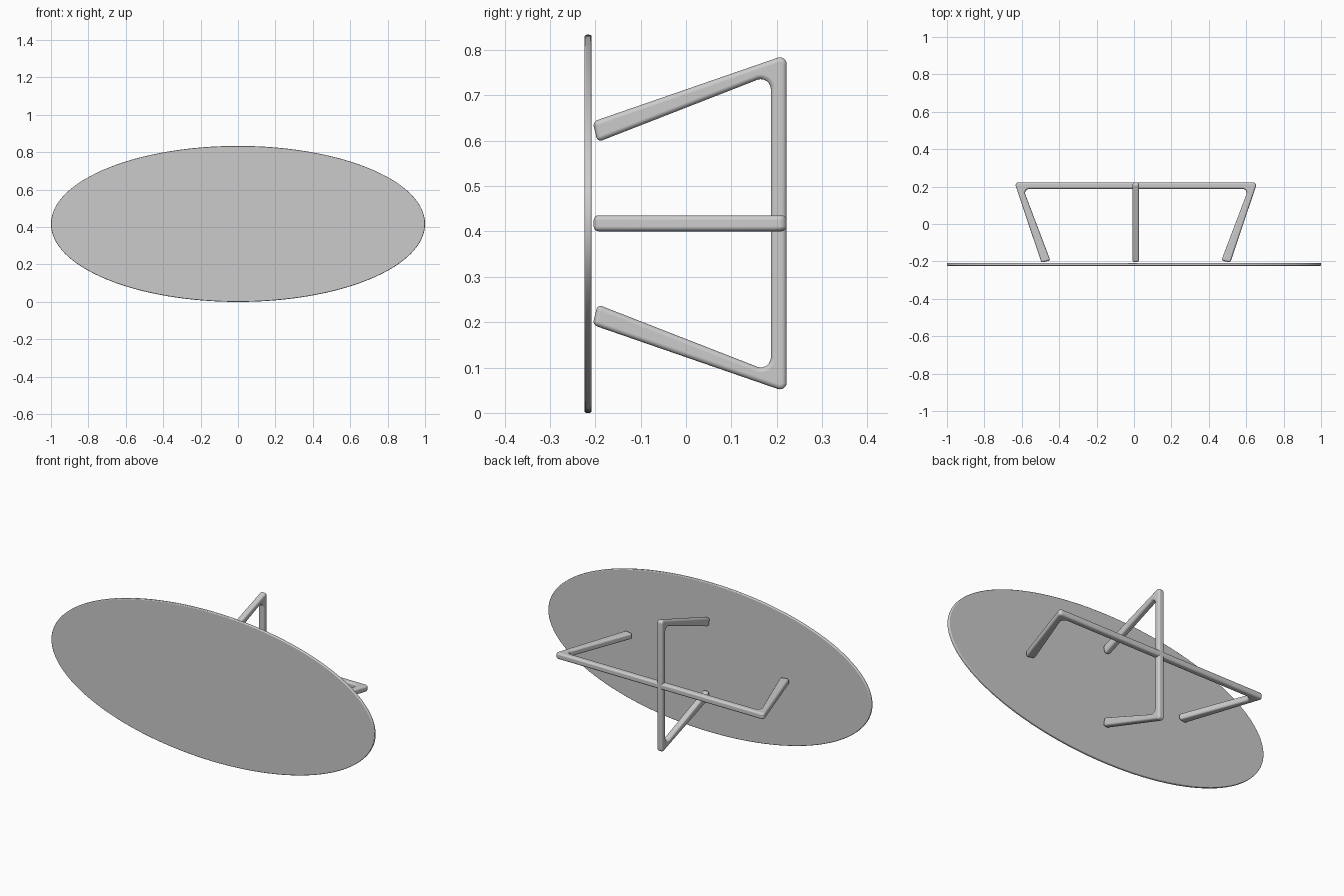
import bpy, bmesh, math
from mathutils import Vector

if "Cube" in bpy.data.objects:
    bpy.data.objects.remove(bpy.data.objects["Cube"])

CZ = 0.418   # height of the model's centre line
CX = 0.01    # the frame sits slightly off centre


def finish(name, bm, bevel, segments):
    bmesh.ops.recalc_face_normals(bm, faces=bm.faces)
    me = bpy.data.meshes.new(name)
    bm.to_mesh(me)
    bm.free()
    ob = bpy.data.objects.new(name, me)
    bpy.context.collection.objects.link(ob)
    bpy.ops.object.select_all(action='DESELECT')
    bpy.context.view_layer.objects.active = ob
    ob.select_set(True)
    bpy.ops.object.shade_smooth_by_angle(angle=math.radians(35))
    mod = ob.modifiers.new("soft_edges", 'BEVEL')
    mod.width = bevel
    mod.segments = segments
    mod.limit_method = 'ANGLE'
    mod.angle_limit = math.radians(40)
    mod.use_clamp_overlap = False
    mod.harden_normals = True
    return ob


def rounded(points, steps=8):
    """Round each (u, v, radius) corner of a closed outline."""
    out = []
    n = len(points)
    for i, (u, v, r) in enumerate(points):
        p = Vector((u, v))
        if r == 0:
            out.append(p)
            continue
        a = (Vector(points[i - 1][:2]) - p).normalized()
        b = (Vector(points[(i + 1) % n][:2]) - p).normalized()
        half = a.angle(b) / 2
        centre = p + (a + b).normalized() * r / math.sin(half)
        t = r / math.tan(half)
        s, e = p + a * t - centre, p + b * t - centre
        for k in range(steps + 1):
            out.append(centre + s.lerp(e, k / steps).normalized() * r)
    return out


def leg_frame(name, tip_out, tip_in, corner_out, corner_in, place):
    """Bent bar: two splayed legs joined by a straight foot."""
    half = [(tip_in, -0.195, 0), (tip_out, -0.206, 0), (corner_out, 0.222, 0.015)]
    inner = (corner_in, 0.187, 0.022)
    mirror = [(-u, v, r) for u, v, r in reversed(half)]
    outline = rounded(half + mirror + [(-inner[0], inner[1], inner[2]), inner])
    bm = bmesh.new()
    face = bm.faces.new([bm.verts.new(place(p.x, p.y, -0.0175)) for p in outline])
    ext = bmesh.ops.extrude_face_region(bm, geom=[face])
    move = Vector(place(0, 0, 0.0175)) - Vector(place(0, 0, -0.0175))
    bmesh.ops.translate(bm, vec=move,
                        verts=[g for g in ext['geom'] if isinstance(g, bmesh.types.BMVert)])
    return finish(name, bm, 0.011, 4)


# Oval table top, lying on its edge
bm = bmesh.new()
bmesh.ops.create_cone(bm, cap_ends=True, segments=128, radius1=1, radius2=1, depth=0.016)
for v in bm.verts:
    x, y, z = v.co
    v.co = (x, z - 0.216, y * 0.417 + 0.417)
finish("table_top", bm, 0.005, 3)

# Two crossing leg frames
leg_frame("long_leg_frame", 0.505, 0.457, 0.649, 0.602,
          lambda u, v, w: (CX + u, v, CZ + w))
leg_frame("short_leg_frame", 0.224, 0.179, 0.372, 0.328,
          lambda u, v, w: (CX + w, v, CZ + u))
